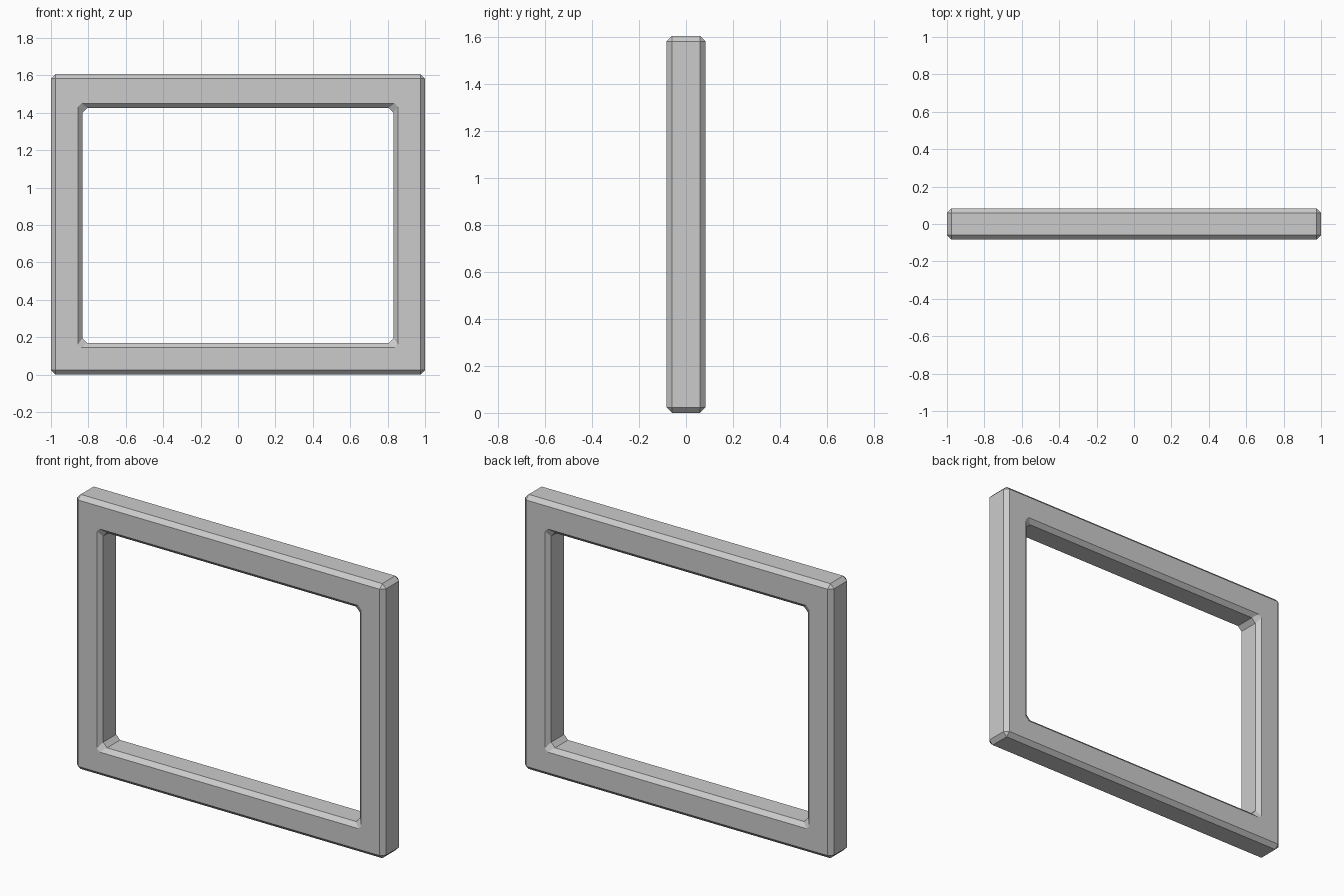
import bpy, bmesh

if "Cube" in bpy.data.objects:
    bpy.data.objects.remove(bpy.data.objects["Cube"])

H = 1.606      # overall height
D = 0.084      # half depth
C = 0.024      # chamfer size


def ring(bm, x, z0, z1, y, cut):
    """Rectangular loop with cut corners, in the plane at depth y."""
    pts = [(x - cut, z0), (x, z0 + cut), (x, z1 - cut), (x - cut, z1),
           (-x + cut, z1), (-x, z1 - cut), (-x, z0 + cut), (-x + cut, z0)]
    return [bm.verts.new((px, y, pz)) for px, pz in pts]


def outer(bm, inset, y, cut):
    return ring(bm, 1 - inset, inset, H - inset, y, cut)


def opening(bm, grow, y, cut):
    return ring(bm, 0.831 + grow, 0.169 - grow, 1.426 + grow, y, cut)


bm = bmesh.new()
# loops walk around the frame's cross-section
rings = [
    outer(bm, C, -D, 0), outer(bm, 0, -D + C, C),
    outer(bm, 0, D - C, C), outer(bm, C, D, 0),
    opening(bm, C, D, 0.018), opening(bm, 0, D - C, 0.026),
    opening(bm, 0, -D + C, 0.026), opening(bm, C, -D, 0.018),
]
for i, a in enumerate(rings):
    b = rings[(i + 1) % len(rings)]
    for k in range(8):
        n = (k + 1) % 8
        bm.faces.new((a[k], a[n], b[n], b[k]))
bmesh.ops.remove_doubles(bm, verts=bm.verts[:], dist=1e-4)
bmesh.ops.recalc_face_normals(bm, faces=bm.faces[:])

mesh = bpy.data.meshes.new("window_frame")
bm.to_mesh(mesh)
bm.free()
frame = bpy.data.objects.new("window_frame", mesh)
bpy.context.collection.objects.link(frame)
